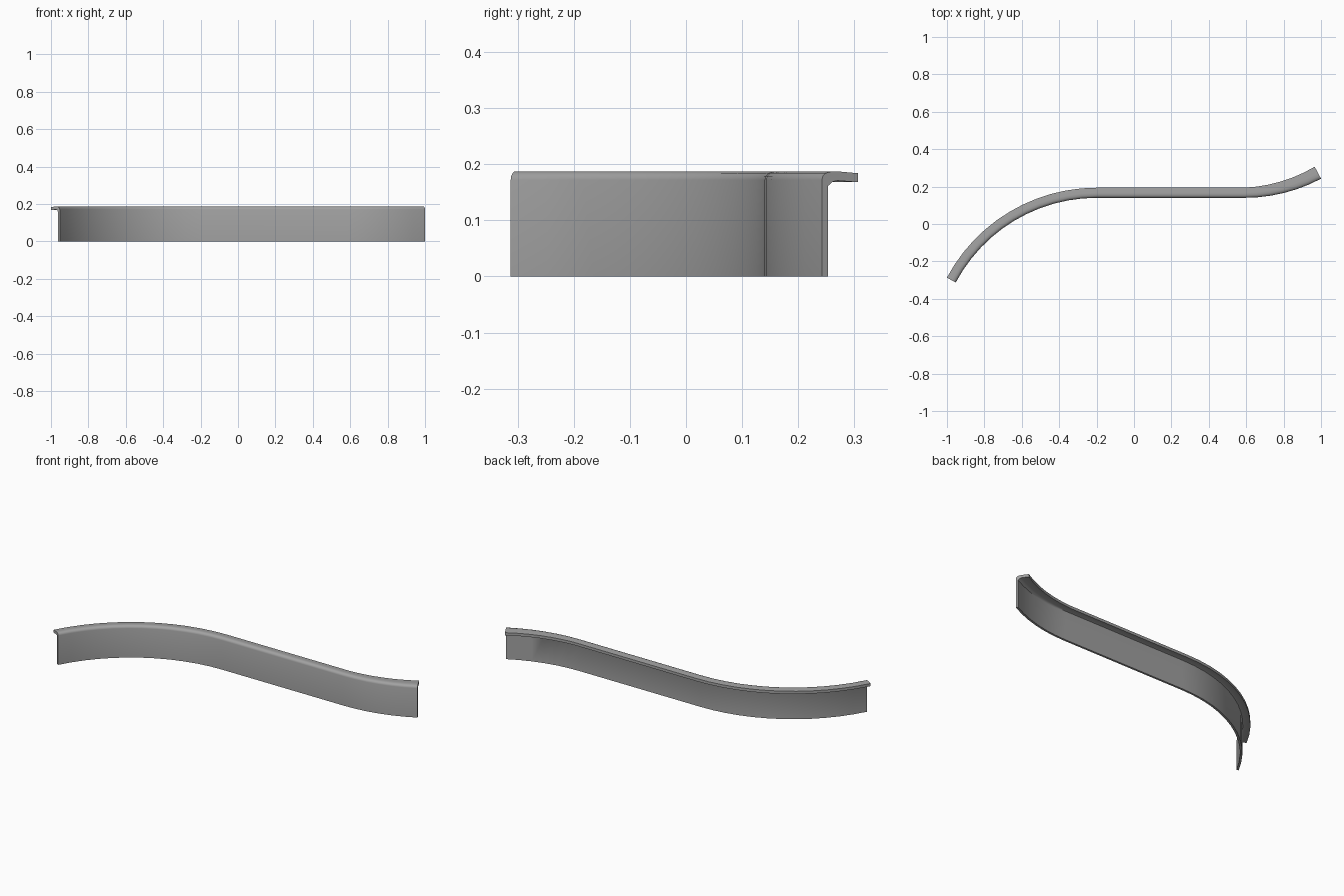
import bpy
import bmesh
from math import sin, cos, radians

cube = bpy.data.objects.get("Cube")
if cube:
    bpy.data.objects.remove(cube, do_unlink=True)

# Plain grey material
grey = bpy.data.materials.new("plain grey")
grey.use_nodes = True
colour = (0.36, 0.36, 0.36, 1)
grey.diffuse_color = colour
grey.node_tree.nodes["Principled BSDF"].inputs["Base Color"].default_value = colour

# Cross-section: thin upright plate with a rounded bend into a rear flange
profile = [(0, 0), (0, 0.172), (0.002, 0.179), (0.007, 0.184), (0.014, 0.187),
           (0.026, 0.187), (0.054, 0.184), (0.054, 0.168), (0.022, 0.171),
           (0.015, 0.168), (0.012, 0.161), (0.012, 0)]

FRONT_Y = 0.14


def arc(start_x, length, angle, steps, side, widen):
    """Points along a bend: x, y, heading, flange scale."""
    radius = length / sin(radians(angle))
    result = []
    for i in range(steps + 1):
        a = radians(angle) * i / steps
        result.append((start_x + side * radius * sin(a),
                       FRONT_Y + side * radius * (1 - cos(a)),
                       a, 1 + widen * i / steps))
    return result


# Sweep path: long bend, straight run, then a short bend with a wider flange
left_bend = arc(-0.2, 0.753, 62, 12, -1, 0)
right_bend = arc(0.59, 0.41, 28, 6, 1, 0.34)
path = left_bend[::-1] + right_bend

bm = bmesh.new()
rings = []
for x, y, a, scale in path:
    ring = []
    for back, z in profile:
        d = back * scale if back > 0.012 else back
        ring.append(bm.verts.new((x - sin(a) * d, y + cos(a) * d, z)))
    rings.append(ring)

# Skin between neighbouring sections and close both ends
n = len(profile)
for r, s in zip(rings, rings[1:]):
    for i in range(n):
        j = (i + 1) % n
        bm.faces.new((r[i], r[j], s[j], s[i]))
bm.faces.new(rings[0])
bm.faces.new(rings[-1][::-1])
bmesh.ops.recalc_face_normals(bm, faces=bm.faces)

mesh = bpy.data.meshes.new("curved_flanged_panel")
bm.to_mesh(mesh)
bm.free()
mesh.materials.append(grey)
panel = bpy.data.objects.new("curved_flanged_panel", mesh)
bpy.context.collection.objects.link(panel)

bpy.ops.object.select_all(action="DESELECT")
panel.select_set(True)
bpy.context.view_layer.objects.active = panel
bpy.ops.object.shade_smooth_by_angle(angle=radians(40))
